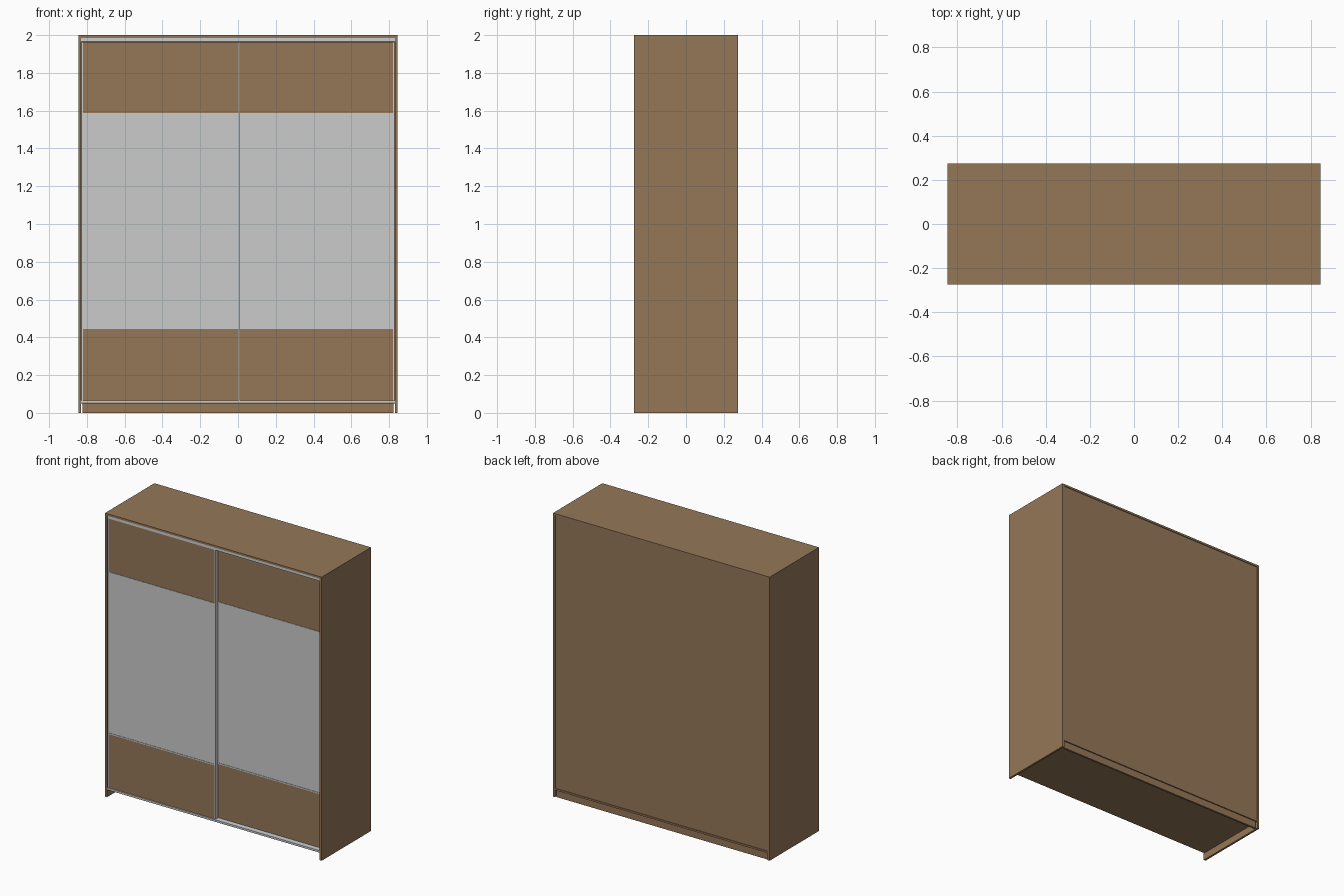
import bpy

default = bpy.data.objects.get("Cube")
if default:
    bpy.data.objects.remove(default, do_unlink=True)


def make_material(name, rgb):
    mat = bpy.data.materials.new(name)
    mat.use_nodes = True
    colour = (*rgb, 1)
    mat.diffuse_color = colour
    mat.node_tree.nodes["Principled BSDF"].inputs["Base Color"].default_value = colour
    return mat


wood = make_material("brown wood", (0.30, 0.185, 0.098))
mirror = make_material("mirror grey", (0.59, 0.60, 0.59))
metal = make_material("aluminium", (0.60, 0.62, 0.63))


def box(name, mat, x, y, z):
    """Box spanning the given (low, high) ranges."""
    spans = (x, y, z)
    bpy.ops.mesh.primitive_cube_add(size=1, location=[(a + b) / 2 for a, b in spans])
    obj = bpy.context.object
    obj.name = name
    obj.scale = [b - a for a, b in spans]
    bpy.ops.object.transform_apply(location=False, rotation=False, scale=True)
    obj.data.materials.append(mat)
    return obj


W, D, H = 0.845, 0.275, 2.0      # half width, half depth, height
INNER = W - 0.015                # inner face of the sides
BASE = 0.05                      # underside of the floor panel

# Carcass
for side, s in (("left", 1), ("right", -1)):
    box(side + "_side_panel", wood, sorted((s * INNER, s * W)), (-D, D), (0, H))
box("top_panel", wood, (-INNER, INNER), (-D, D), (H - 0.014, H))
box("floor_panel", wood, (-INNER, INNER), (-D + 0.005, D), (BASE, BASE + 0.012))
box("back_panel", wood, (-INNER, INNER), (D - 0.012, D - 0.005), (BASE + 0.012, H - 0.014))
box("back_plinth", wood, (-INNER + 0.008, INNER - 0.008), (D - 0.022, D - 0.008), (0, BASE))

# Sliding rails
box("top_rail", metal, (-INNER, INNER), (-D + 0.004, -D + 0.075), (1.966, H - 0.014))
box("bottom_rail", metal, (-INNER, INNER), (-D + 0.003, -D + 0.075), (BASE + 0.004, 0.065))


def sliding_door(name, x0, x1, front):
    """Framed door with a mirror between two wooden panels."""
    low, high, stile, bar = 0.065, 1.964, 0.008, 0.004
    back = front + 0.025
    for label, a in (("right", x0), ("left", x1 - stile)):
        box(f"{name}_{label}_stile", metal, (a, a + stile), (front, back), (low, high))
    inside = (x0 + stile, x1 - stile)
    for label, z in (("lower", 0.448), ("upper", 1.584)):
        box(f"{name}_{label}_bar", metal, inside, (front, back), (z - bar, z + bar))
    fill = (front + 0.003, back - 0.003)
    box(name + "_lower_panel", wood, inside, fill, (low, 0.448 - bar))
    box(name + "_mirror", mirror, inside, fill, (0.448 + bar, 1.584 - bar))
    box(name + "_upper_panel", wood, inside, fill, (1.584 + bar, high))


# The right door slides in front of the left one
sliding_door("right_door", -INNER + 0.001, 0.010, -D + 0.008)
sliding_door("left_door", -0.002, INNER - 0.001, -D + 0.038)
